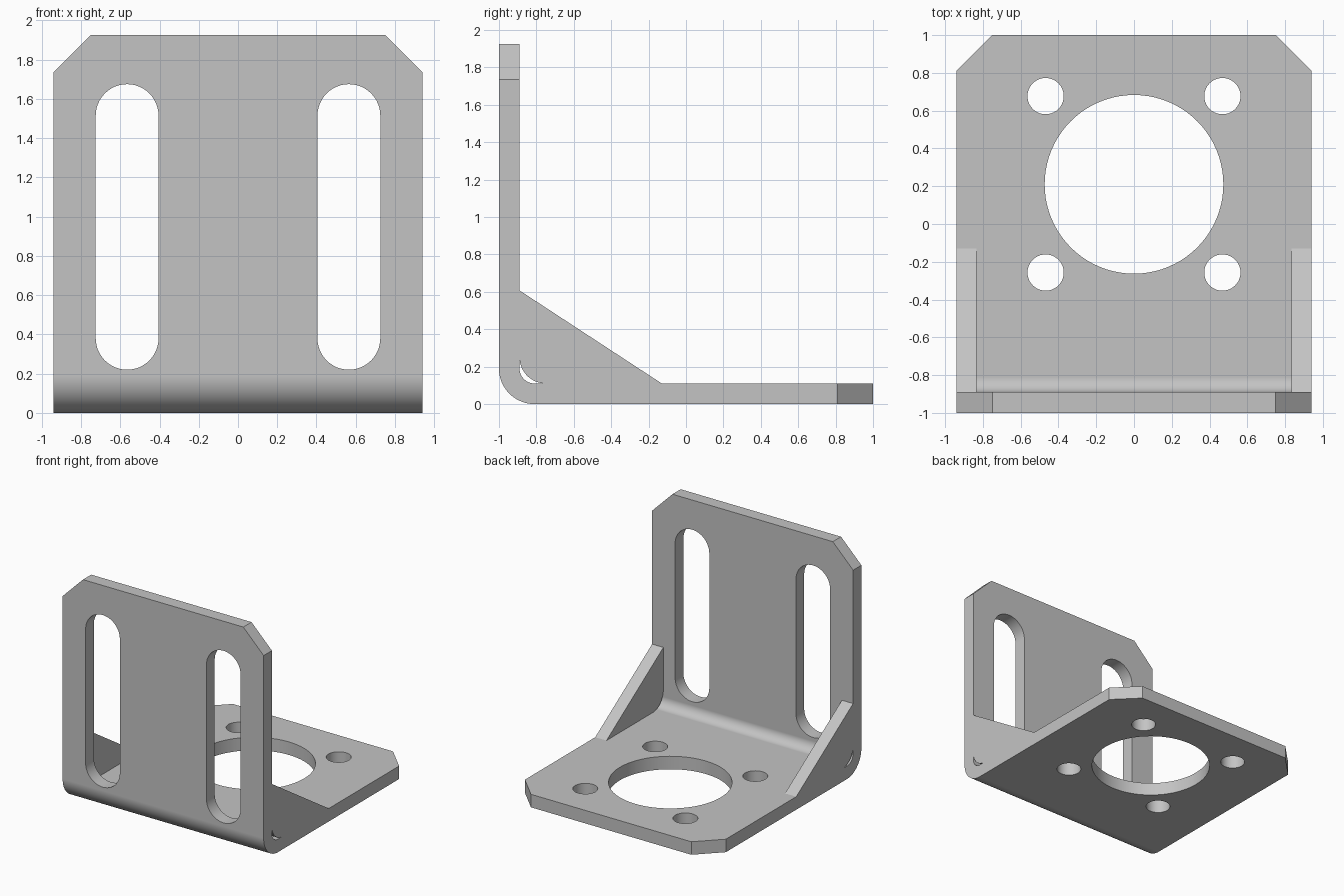
import bpy, bmesh
from math import sin, cos, radians
from mathutils import Vector

if "Cube" in bpy.data.objects:
    bpy.data.objects.remove(bpy.data.objects["Cube"], do_unlink=True)

HALF, T, TOP = 0.94, 0.11, 1.925        # half width, sheet thickness, wall height
CHAMFER, R_IN = 0.19, 0.08              # corner chamfer, inner bend radius
R_OUT = R_IN + T
WALL = -1 + T                           # inner face of the wall
RELIEF = 0.14                           # relief radius in the gusset corner

steel = bpy.data.materials.new("grey_steel")
steel.use_nodes = True
steel.diffuse_color = (0.55, 0.55, 0.55, 1)
steel.node_tree.nodes["Principled BSDF"].inputs["Base Color"].default_value = steel.diffuse_color


def arc(cx, cy, r, start, end, n=24):
    """Points on an arc, angles in degrees."""
    angles = [radians(start + (end - start) * i / n) for i in range(n + 1)]
    return [(cx + r * cos(a), cy + r * sin(a)) for a in angles]


def prism(name, profile, axis, lo, hi):
    """Extrude a 2D profile along an axis from lo to hi."""
    place = {"x": lambda u, v, w: (w, u, v),
             "y": lambda u, v, w: (u, w, v),
             "z": lambda u, v, w: (u, v, w)}[axis]
    bm = bmesh.new()
    face = bm.faces.new([bm.verts.new(place(u, v, lo)) for u, v in profile])
    new = bmesh.ops.extrude_face_region(bm, geom=[face])["geom"]
    move = Vector(place(0, 0, hi - lo))
    bmesh.ops.translate(bm, vec=move, verts=[g for g in new if isinstance(g, bmesh.types.BMVert)])
    bmesh.ops.recalc_face_normals(bm, faces=bm.faces)
    mesh = bpy.data.meshes.new(name)
    bm.to_mesh(mesh)
    bm.free()
    mesh.materials.append(steel)
    obj = bpy.data.objects.new(name, mesh)
    bpy.context.collection.objects.link(obj)
    return obj


def activate(obj):
    bpy.ops.object.select_all(action="DESELECT")
    obj.select_set(True)
    bpy.context.view_layer.objects.active = obj


def cut(obj, cutter):
    mod = obj.modifiers.new("cut", "BOOLEAN")
    mod.operation, mod.solver, mod.object = "DIFFERENCE", "EXACT", cutter
    activate(obj)
    bpy.ops.object.modifier_apply(modifier=mod.name)
    bpy.data.objects.remove(cutter, do_unlink=True)


# Bent sheet: wall, rounded bend and floor in one profile
profile = [(1, 0), (1, T)]
profile += arc(WALL + R_IN, T + R_IN, R_IN, 270, 180)
profile += [(WALL, TOP), (-1, TOP)]
profile += arc(-1 + R_OUT, R_OUT, R_OUT, 180, 270)
bracket = prism("bent_bracket", profile, "x", -HALF, HALF)


def corner(side, height):
    """Triangle that trims one chamfered corner at the given edge."""
    x, m = HALF, 0.1
    return [(side * (x - CHAMFER - m), height + m), (side * (x + m), height + m),
            (side * (x + m), height - CHAMFER - m)]


for side in (-1, 1):
    # Chamfered corners on wall and floor
    cut(bracket, prism("wall_corner_cutter", corner(side, TOP), "y", -1.1, -0.8))
    cut(bracket, prism("floor_corner_cutter", corner(side, 1), "z", -0.1, 0.2))
    # Long slot in the wall
    slot = arc(side * 0.565, 1.515, 0.16, 0, 180) + arc(side * 0.565, 0.38, 0.16, 180, 360)
    cut(bracket, prism("slot_cutter", slot, "y", -1.1, -0.8))
    # Bolt holes in the floor
    for y in (-0.257, 0.677):
        hole = arc(side * 0.468, y, 0.096, 0, 360, 40)[:-1]
        cut(bracket, prism("bolt_hole_cutter", hole, "z", -0.1, 0.2))

# Large round opening in the floor
cut(bracket, prism("opening_cutter", arc(0, 0.21, 0.473, 0, 360, 80)[:-1], "z", -0.1, 0.2))

# Triangular side gussets with a rounded relief next to the bend
gusset = [(WALL, 0.607), (-0.13, T)]
gusset += arc(WALL + RELIEF, T + RELIEF, RELIEF, 270, 180)
parts = [bracket,
         prism("left_gusset", gusset, "x", HALF - T + 0.005, HALF),
         prism("right_gusset", gusset, "x", -HALF, -HALF + T - 0.005)]

for part in parts:
    activate(part)
    bpy.ops.object.shade_smooth_by_angle(angle=radians(30))
    weighted = part.modifiers.new("weighted_normals", "WEIGHTED_NORMAL")
    weighted.keep_sharp = True
